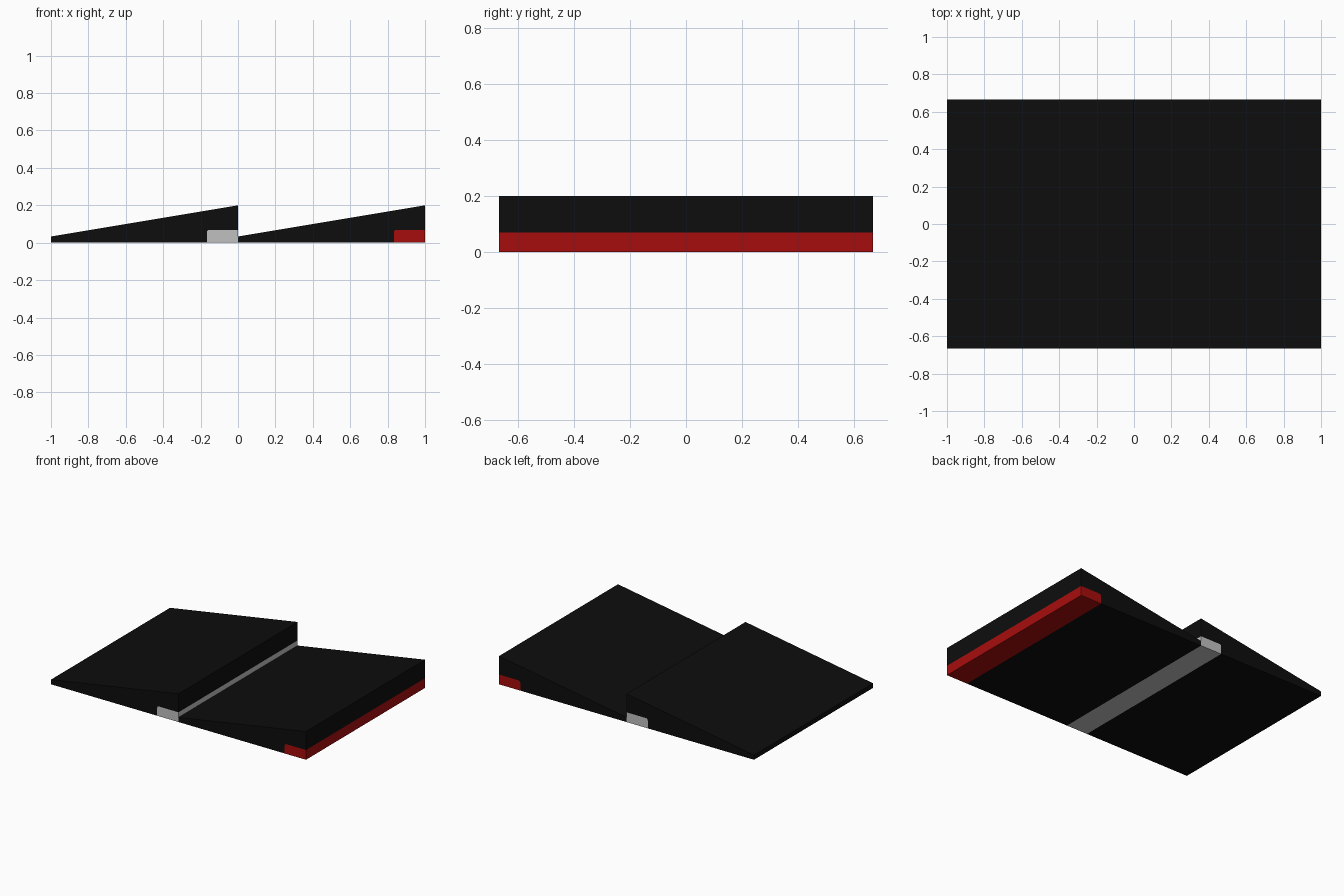
import bpy
import bmesh
from math import cos, sin, pi

cube = bpy.data.objects.get("Cube")
if cube:
    bpy.data.objects.remove(cube, do_unlink=True)

DEPTH = 1.333      # full width along y
LENGTH = 1.0       # run of one wedge
LOW, HIGH = 0.033, 0.2
STRIP_W, STRIP_H, ROUND = 0.167, 0.069, 0.014


def material(name, color):
    mat = bpy.data.materials.new(name)
    mat.use_nodes = True
    mat.diffuse_color = (*color, 1)
    bsdf = mat.node_tree.nodes["Principled BSDF"]
    bsdf.inputs["Base Color"].default_value = (*color, 1)
    bsdf.inputs["Roughness"].default_value = 0.8
    return mat


def extrude_profile(name, profile, mat):
    """Extrude an (x, z) outline along the full depth."""
    bm = bmesh.new()
    face = bm.faces.new([bm.verts.new((x, -DEPTH / 2, z)) for x, z in profile])
    ext = bmesh.ops.extrude_face_region(bm, geom=[face])
    verts = [g for g in ext["geom"] if isinstance(g, bmesh.types.BMVert)]
    bmesh.ops.translate(bm, verts=verts, vec=(0, DEPTH, 0))
    bmesh.ops.recalc_face_normals(bm, faces=bm.faces)
    mesh = bpy.data.meshes.new(name)
    bm.to_mesh(mesh)
    bm.free()
    mesh.materials.append(mat)
    obj = bpy.data.objects.new(name, mesh)
    bpy.context.collection.objects.link(obj)
    return obj


black = material("matte black", (0.004, 0.004, 0.004))
grey = material("light grey", (0.53, 0.53, 0.53))
red = material("red", (0.39, 0.004, 0.004))

for side, start, strip_mat in (("right", -LENGTH, grey), ("left", 0.0, red)):
    end = start + LENGTH
    inner = end - STRIP_W
    # Shared outline of the strip, with its inner top corner rounded
    corner = [(inner + ROUND * (1 - cos(a)), STRIP_H - ROUND * (1 - sin(a)))
              for a in (i * pi / 8 for i in range(5))]
    seam = [(inner, 0)] + corner + [(end, STRIP_H)]

    # Sloped wedge with a notch along its tall lower edge
    extrude_profile(side + "_wedge",
                    [(start, 0)] + seam + [(end, HIGH), (start, LOW)], black)
    # Coloured strip filling the notch
    extrude_profile(side + "_edge_strip", seam + [(end, 0)], strip_mat)
